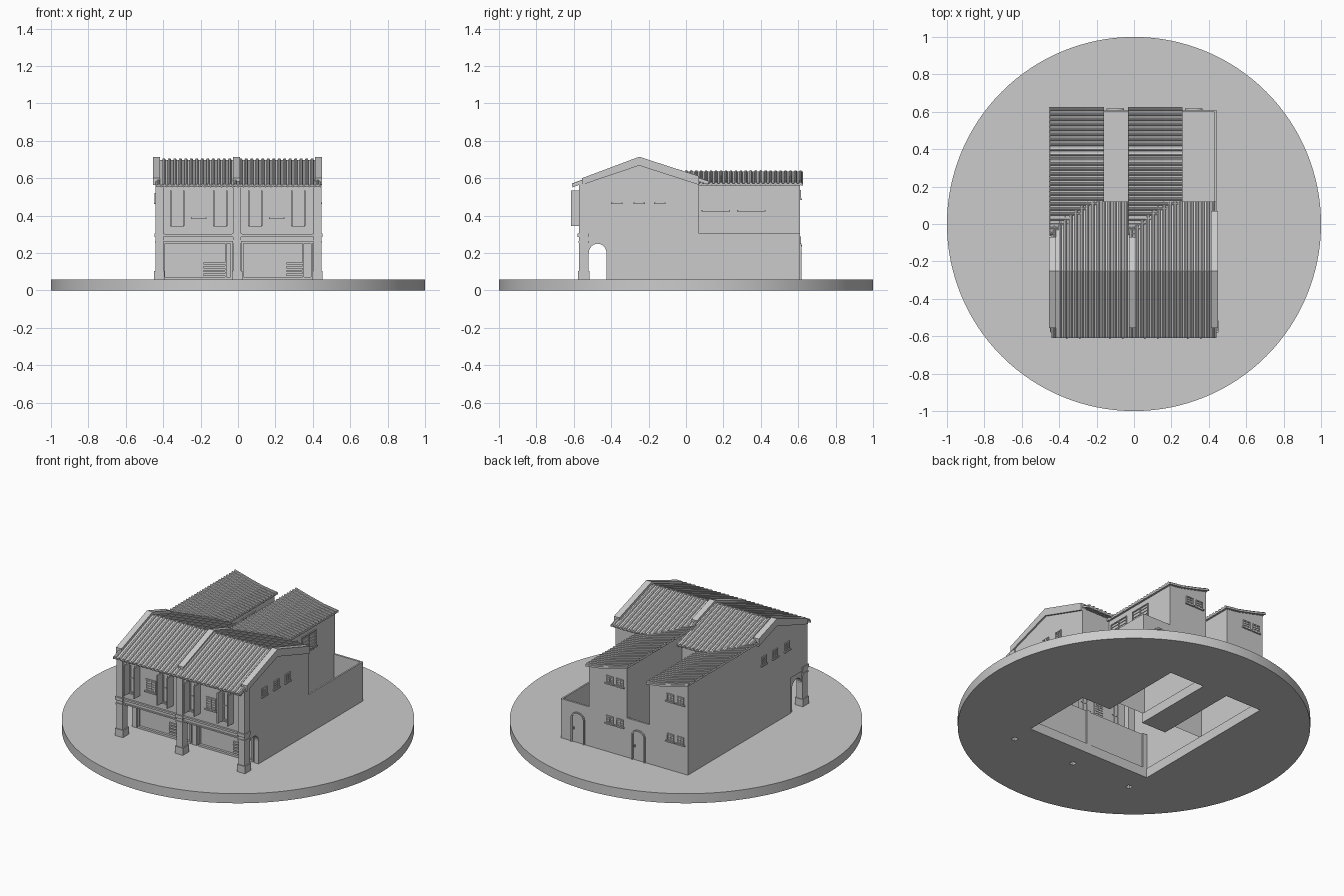
import bpy, bmesh, math

if "Cube" in bpy.data.objects:
    bpy.data.objects.remove(bpy.data.objects["Cube"])

G = 0.06  # ground level on top of the disc


def finish(name, bm, recalc=True):
    if recalc:
        bmesh.ops.recalc_face_normals(bm, faces=bm.faces)
    me = bpy.data.meshes.new(name)
    bm.to_mesh(me)
    bm.free()
    ob = bpy.data.objects.new(name, me)
    bpy.context.collection.objects.link(ob)
    return ob


def boxes(name, bounds):
    bm = bmesh.new()
    for x0, x1, y0, y1, z0, z1 in bounds:
        vs = bmesh.ops.create_cube(bm, size=1)["verts"]
        for v in vs:
            v.co = (x0 + (v.co.x + .5) * (x1 - x0), y0 + (v.co.y + .5) * (y1 - y0),
                    z0 + (v.co.z + .5) * (z1 - z0))
    return finish(name, bm)


def prism(name, pts, axis, a, b, open_bottom=False):
    """Extrude a profile: 'x' takes (y, z) points, 'y' takes (x, z) points."""
    bm = bmesh.new()
    place = (lambda p, t: (t, p[0], p[1])) if axis == 'x' else (lambda p, t: (p[0], t, p[1]))
    f = bm.faces.new([bm.verts.new(place(p, a)) for p in pts])
    ext = bmesh.ops.extrude_face_region(bm, geom=[f])["geom"]
    d = (b - a, 0, 0) if axis == 'x' else (0, b - a, 0)
    bmesh.ops.translate(bm, verts=[g for g in ext if isinstance(g, bmesh.types.BMVert)], vec=d)
    bmesh.ops.recalc_face_normals(bm, faces=bm.faces)
    if open_bottom:
        low = [f for f in bm.faces if all(v.co.z < G + .001 for v in f.verts)]
        bmesh.ops.delete(bm, geom=low, context='FACES')
    return finish(name, bm, False)


def tiles(name, path, axis, a, b, n, r=.009):
    """Ribbed roof sheet; ribs follow the path and repeat n times along the axis."""
    bm = bmesh.new()
    pitch = (b - a) / n
    cross = []
    for i in range(n):
        u = a + (i + .5) * pitch
        cross.append((u - pitch / 2, 0))
        cross += [(u - r * math.cos(t * math.pi / 4), r * math.sin(t * math.pi / 4)) for t in range(5)]
    cross.append((b, 0))
    rows = [[bm.verts.new((u, p, z + h) if axis == 'x' else (p, u, z + h)) for u, h in cross]
            for p, z in path]
    for r0, r1 in zip(rows, rows[1:]):
        for i in range(len(cross) - 1):
            bm.faces.new((r0[i], r0[i + 1], r1[i + 1], r1[i]))
    bm.normal_update()
    if sum(f.normal.z for f in bm.faces) < 0:
        bmesh.ops.reverse_faces(bm, faces=bm.faces)
    ob = finish(name, bm, False)
    m = ob.modifiers.new("thickness", 'SOLIDIFY')
    m.thickness, m.offset = .012, -1
    return ob


def on_wall(name, side, plane, parts):
    """Boxes given as (u0, u1, depth0, depth1, z0, z1) placed on a wall."""
    s = -1 if side[0] == '-' else 1
    out = []
    for u0, u1, d0, d1, z0, z1 in parts:
        e0, e1 = sorted((plane + s * d0, plane + s * d1))
        out.append((u0, u1, e0, e1, z0, z1) if side[1] == 'y' else (e0, e1, u0, u1, z0, z1))
    return boxes(name, out)


def window(name, side, plane, u, z, w, h, slats=4, sill=True):
    l, r, b, t, f = u - w / 2, u + w / 2, z - h / 2, z + h / 2, .006
    parts = [(l, l + f, -.003, .006, b, t), (r - f, r, -.003, .006, b, t),
             (l, r, -.003, .006, t - f, t), (l, r, -.003, .006, b, b + f),
             (u - f / 2, u + f / 2, -.003, .006, b, t)]
    for i in range(1, slats):
        zz = b + h * i / slats
        parts.append((l, r, -.003, .004, zz - .003, zz + .003))
    if sill:
        parts.append((l - .006, r + .006, -.003, .01, b - .008, b))
    return on_wall(name, side, plane, parts)


# round base with the hollow building footprint cut out
bm = bmesh.new()
bmesh.ops.create_cone(bm, cap_ends=True, segments=128, radius1=1, radius2=1, depth=G)
bmesh.ops.translate(bm, verts=bm.verts, vec=(0, 0, G / 2))
base = finish("round_base", bm)
COLS = (-.42, -.005, .425)
holes = [(-.43, .43, -.4, .06), (-.43, -.18, .03, .6), (-.01, .23, .03, .6)]
holes += [(x - .015, x + .015, -.56, -.53) for x in COLS]
for i, (x0, x1, y0, y1) in enumerate(holes):
    cut = boxes("floor_cutter", [(x0, x1, y0, y1, -.1, .2)])
    m = base.modifiers.new("hole", 'BOOLEAN')
    m.object, m.operation, m.solver = cut, 'DIFFERENCE', 'EXACT'
    bpy.context.view_layer.objects.active = base
    bpy.ops.object.modifier_apply(modifier=m.name)
    bpy.data.objects.remove(cut)
bpy.ops.object.select_all(action='DESELECT')
base.select_set(True)
bpy.ops.object.shade_smooth_by_angle(angle=math.radians(30))

# main block, upper floor overhanging the covered walkway
prism("main_block", [(-.41, G), (-.41, .28), (-.56, .28), (-.56, .568), (-.25, .684), (.07, .58), (.07, G)],
      'x', -.44, .44, True)

# arched walkway walls, columns with plinth and capital
arch = [(-.4725 + .0475 * math.cos(math.radians(a)), .2 + .05 * math.sin(math.radians(a)))
        for a in range(0, 181, 15)]
for x in COLS:
    w = .015
    prism("walkway_arch", [(-.405, G), (-.425, G)] + arch + [(-.52, G), (-.56, G), (-.56, .285), (-.405, .285)],
          'x', x - w, x + w)
    boxes("front_column", [(x - .022, x + .022, -.572, -.522, G, .57),
                           (x - .028, x + .028, -.578, -.516, G, .105),
                           (x - .026, x + .026, -.58, -.52, .285, .305),
                           (x - .025, x + .025, -.576, -.52, .255, .265)])
boxes("front_ledge", [(-.44, .44, -.572, -.55, .29, .302), (-.44, .44, -.566, -.55, .262, .27),
                      (-.44, .44, -.568, -.55, .55, .565)])
boxes("walkway_beam", [(-.44, .44, -.56, -.53, .262, .285)])

# shop fronts with frame, door post and louvred panel
for x0, x1, post, l0, l1 in ((-.40, -.03, -.065, -.185, -.07), (.02, .40, .35, .26, .345)):
    parts = [(x0, x1, 0, .012, .25, .262), (x0, x1, 0, .015, G, .072), (x0, x0 + .01, 0, .012, G, .26),
             (x1 - .01, x1, 0, .012, G, .26), (post - .004, post + .004, 0, .012, G, .26)]
    parts += [(l0, l1, 0, .01, .078 + i * .02, .09 + i * .02) for i in range(4)]
    on_wall("shop_front", '-y', -.41, parts)

# upper facade: open shutters flanking louvred windows, closed pair in the centre
for cx in (-.21, .207):
    window("centre_shutters", '-y', -.56, cx, .427, .07, .075, 5)
    for s in (-1, 1):
        u = cx + s * .115
        window("front_window", '-y', -.56, u, .44, .06, .18, 2)
        on_wall("open_shutter", '-y', -.56,
                [(u + k * .035 - .004, u + k * .035 + .004, 0, .055, .345, .535) for k in (-1, 1)])

# gable windows on both end walls
for side, plane in (('+x', .44), ('-x', -.44)):
    for y in (-.37, -.25, -.14):
        window("gable_window", side, plane, y, .495, .048, .05, 4)

# main tiled roof and raised copings
ROOF = [(-.61, .563), (-.25, .698), (.12, .578)]
tiles("main_roof", ROOF, 'x', -.44, .44, 30)
for x0, x1, yb in ((-.455, -.417, -.07), (-.027, .011, -.07), (.412, .45, .07)):
    zb = .698 - (yb + .25) * .324
    prism("gable_coping", [(-.555, .565), (-.555, .601), (-.25, .715), (yb, zb + .017), (yb, zb - .03),
                           (-.25, .668)], 'x', x0, x1)

# rear wings with sagging single-pitch roofs
for x0, win in ((-.45, -.355), (-.03, .065)):
    prof = [(x0, .635), (x0 + .09, .61), (x0 + .19, .586), (x0 + .29, .572)]
    wall = [(x0 + .01, .618), (x0 + .09, .598), (x0 + .19, .574), (x0 + .275, .562)]
    prism("rear_wing", [(x0 + .275, G), (x0 + .01, G)] + wall, 'y', .065, .61, True)
    prism("wing_roof_link", [(x0 + .275, .54), (x0 + .01, .54)] + wall, 'y', -.06, .065)
    tiles("wing_roof", prof, 'y', -.065, .625, 26, .008)
    for z in (.515, .265):
        for d in (-.035, .035):
            window("wing_back_window", '+y', .61, win + d, z, .05, .045, 3)
    for y in (.16, .35):
        window("wing_side_window", '+x', x0 + .275, y, .48, .14, .1, 5)

# yard walls
boxes("yard_walls", [(.43, .44, .07, .61, G, .305), (.24, .44, .598, .61, G, .305),
                     (-.18, -.01, .598, .61, G, .305)])

# arched back doors
for x in (-.1, .32):
    top = [(math.cos(math.radians(a)), math.sin(math.radians(a))) for a in range(0, 181, 20)]
    outer = [(x + .046 * c, .215 + .036 * s) for c, s in top]
    inner = [(x + .038 * c, .215 + .028 * s) for c, s in top]
    prism("back_door_frame", [(x + .038, G), (x + .046, G)] + outer + [(x - .046, G), (x - .038, G)]
          + inner[::-1], 'y', .605, .618)
    boxes("back_door_handle", [(x + .024, x + .03, .605, .618, .14, .155)])
